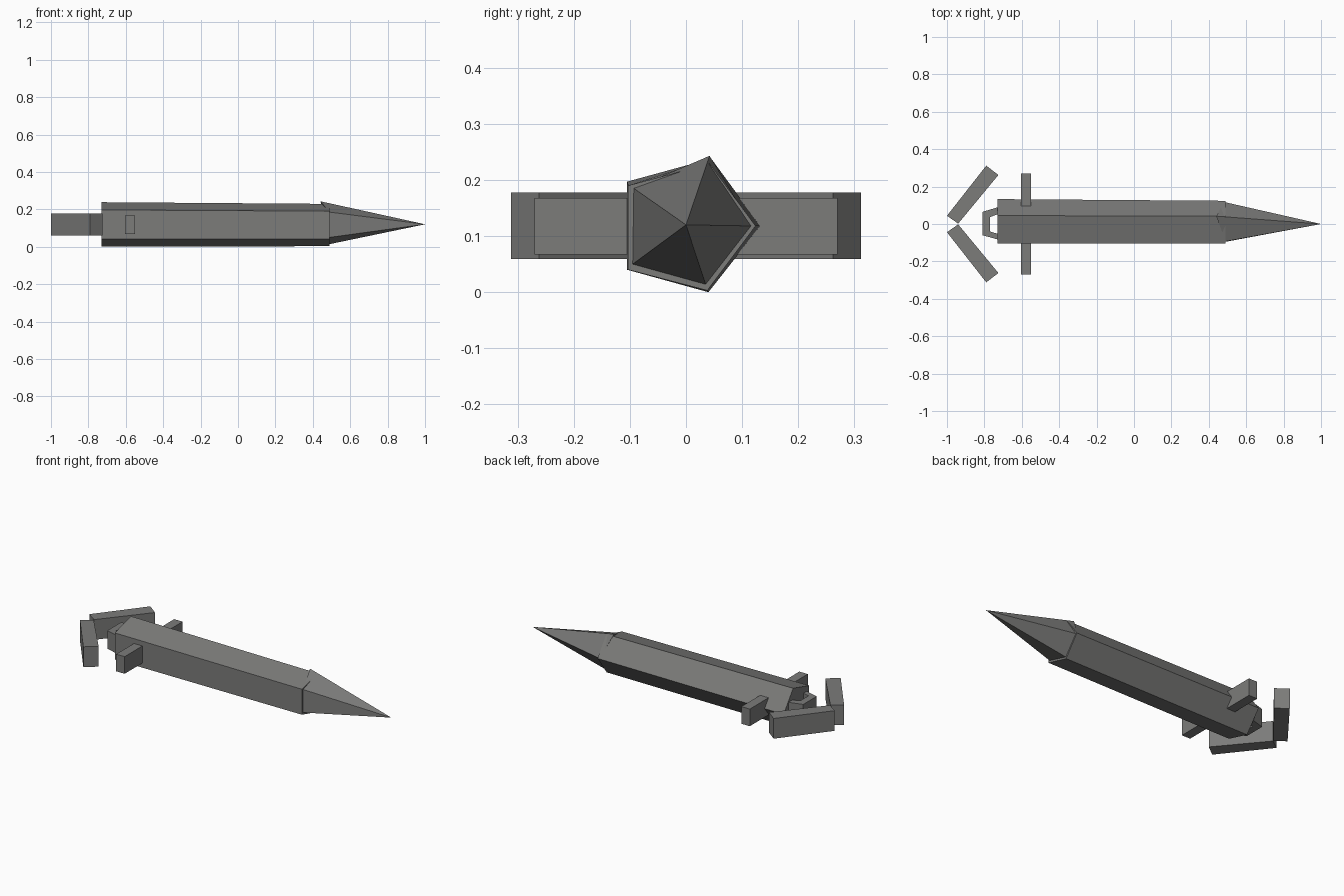
import bpy, bmesh

if "Cube" in bpy.data.objects:
    bpy.data.objects.remove(bpy.data.objects["Cube"])

grey = bpy.data.materials.new("dark_grey")
grey.diffuse_color = (0.2, 0.2, 0.195, 1)
grey.use_nodes = True
grey.node_tree.nodes["Principled BSDF"].inputs["Base Color"].default_value = grey.diffuse_color


def make(name, loops, cap_start=True, cap_end=True):
    """Skin a list of equally long vertex loops into a flat-shaded solid."""
    bm = bmesh.new()
    rings = [[bm.verts.new(p) for p in loop] for loop in loops]
    for a, b in zip(rings, rings[1:]):
        for i in range(len(a)):
            j = (i + 1) % len(a)
            bm.faces.new((a[i], a[j], b[j], b[i]))
    if cap_start:
        bm.faces.new(rings[0][::-1])
    if cap_end:
        bm.faces.new(rings[-1])
    bmesh.ops.remove_doubles(bm, verts=bm.verts, dist=1e-5)
    bmesh.ops.recalc_face_normals(bm, faces=bm.faces)
    me = bpy.data.meshes.new(name)
    bm.to_mesh(me)
    bm.free()
    me.materials.append(grey)
    ob = bpy.data.objects.new(name, me)
    bpy.context.collection.objects.link(ob)
    return ob


def plate(name, outline, z0, z1):
    """Extrude a plan outline upward."""
    return make(name, [[(x, y, z) for x, y in outline] for z in (z0, z1)])


# Five-sided body, slightly slimmer at the nose
rear = [(-.105, .197), (-.105, .04), (.04, 0), (.133, .118), (.045, .238)]
fore = [(-.103, .19), (-.103, .04), (.038, .003), (.124, .118), (.042, .229)]
make("body", [[(-.73, y, z) for y, z in rear], [(.49, y, z) for y, z in fore]])

# Pointed nose with its top corner pulled back over the body
nose = [(.49, -.093, .185), (.49, -.095, .05), (.49, .035, .014),
        (.48, .118, .118), (.44, .042, .243)]
make("nose_cone", [nose, [(1, 0, .12)] * 5], cap_end=False)

# Mirrored side fins and swept tail fins
for side, s in (("left", 1), ("right", -1)):
    fin = [(-.605, .03), (-.55, .03), (-.55, .27), (-.605, .27)]
    plate(side + "_side_fin", [(x, s * y) for x, y in fin], .067, .168)
    tail = [(-1, .044), (-.94, .002), (-.725, .262), (-.79, .312)]
    plate(side + "_tail_fin", [(x, s * y) for x, y in tail], .059, .178)

# U-shaped bracket behind the body
bracket = [(-.72, .092), (-.81, .065), (-.81, -.06), (-.72, -.085),
           (-.72, -.055), (-.77, -.04), (-.77, .037), (-.72, .055)]
plate("tail_bracket", bracket, .065, .172)
